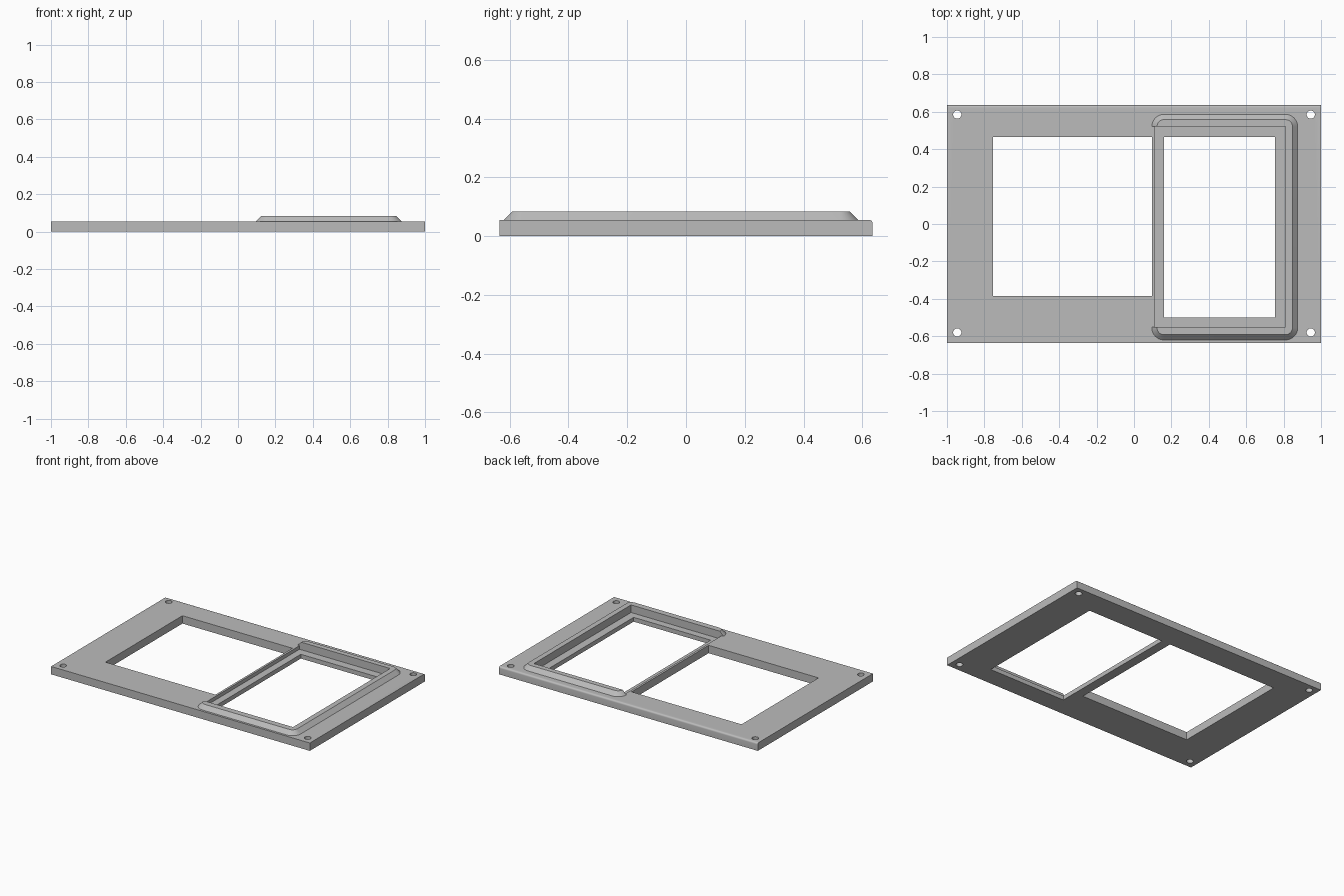
import bpy, bmesh, math

if "Cube" in bpy.data.objects:
    bpy.data.objects.remove(bpy.data.objects["Cube"])

grey = bpy.data.materials.new("light_grey")
grey.diffuse_color = (0.50, 0.50, 0.50, 1)
grey.use_nodes = True
grey.node_tree.nodes["Principled BSDF"].inputs["Base Color"].default_value = grey.diffuse_color

TOP, LIP_TOP, RECESS = 0.055, 0.083, 0.03


def make_object(name, bm):
    bmesh.ops.recalc_face_normals(bm, faces=bm.faces)
    mesh = bpy.data.meshes.new(name)
    bm.to_mesh(mesh)
    bm.free()
    mesh.materials.append(grey)
    ob = bpy.data.objects.new(name, mesh)
    bpy.context.collection.objects.link(ob)
    return ob


def loft(name, rings):
    """Solid through rings of equal point count, capped at both ends."""
    bm = bmesh.new()
    loops = [[bm.verts.new(p) for p in ring] for ring in rings]
    n = len(loops[0])
    for a, b in zip(loops, loops[1:]):
        for i in range(n):
            j = (i + 1) % n
            bm.faces.new((a[i], a[j], b[j], b[i]))
    bm.faces.new(loops[0])
    bm.faces.new(loops[-1])
    return make_object(name, bm)


def box(name, x0, x1, y0, y1, z0, z1):
    corners = [(x0, y0), (x1, y0), (x1, y1), (x0, y1)]
    return loft(name, [[(x, y, z) for x, y in corners] for z in (z0, z1)])


def cylinder(name, x, y, r, z0, z1, n=24):
    return loft(name, [[(x + r * math.cos(2 * math.pi * i / n),
                         y + r * math.sin(2 * math.pi * i / n), z)
                        for i in range(n)] for z in (z0, z1)])


def rounded_ring(x0, x1, y0, y1, r, z, n=8):
    pts = []
    for k, (cx, cy) in enumerate([(x1 - r, y1 - r), (x0 + r, y1 - r),
                                  (x0 + r, y0 + r), (x1 - r, y0 + r)]):
        for i in range(n + 1):
            a = math.pi / 2 * (k + i / n)
            pts.append((cx + r * math.cos(a), cy + r * math.sin(a), z))
    return pts


def cut(target, cutters):
    for c in cutters:
        m = target.modifiers.new("cut", 'BOOLEAN')
        m.operation, m.solver, m.object = 'DIFFERENCE', 'EXACT', c
    deps = bpy.context.evaluated_depsgraph_get()
    mesh = bpy.data.meshes.new_from_object(target.evaluated_get(deps))
    target.modifiers.clear()
    target.data = mesh
    for c in cutters:
        bpy.data.objects.remove(c)


# Plate: side profile with a rounded top back edge, extruded along x
R = 0.012
profile = [(-0.635, 0), (0.635, 0)]
profile += [(0.635 - R + R * math.cos(a), TOP - R + R * math.sin(a))
            for a in (math.pi / 2 * i / 5 for i in range(6))]
profile += [(-0.635, TOP)]
plate = loft("plate", [[(x, y, z) for y, z in profile] for x in (-1, 1)])

# Two windows, the recess around the right one, and the screw holes
cutters = [box("left_window", -0.755, 0.095, -0.385, 0.465, -0.1, 0.2),
           box("right_window", 0.16, 0.755, -0.50, 0.465, -0.1, 0.2),
           box("recess", 0.11, 0.81, -0.55, 0.522, RECESS, 0.2)]
cutters += [cylinder("screw_hole", x, y, 0.022, -0.1, 0.2)
            for x in (-0.945, 0.945) for y in (-0.58, 0.585)]
cut(plate, cutters)

# Raised lip: bevelled rounded block opened on the inside and on the left
S = 0.028
lip = loft("raised_lip", [
    rounded_ring(0.095, 0.875, -0.62, 0.586, 0.065, TOP),
    rounded_ring(0.095 + S, 0.875 - S, -0.62 + S, 0.586 - S, 0.065 - S, LIP_TOP)])
cut(lip, [box("lip_opening", -0.1, 0.81, -0.55, 0.522, 0, 0.2)])

# Smooth the curved parts while keeping hard edges
for ob in (plate, lip):
    bpy.ops.object.select_all(action='DESELECT')
    ob.select_set(True)
    bpy.context.view_layer.objects.active = ob
    bpy.ops.object.shade_smooth_by_angle(angle=math.radians(30))
